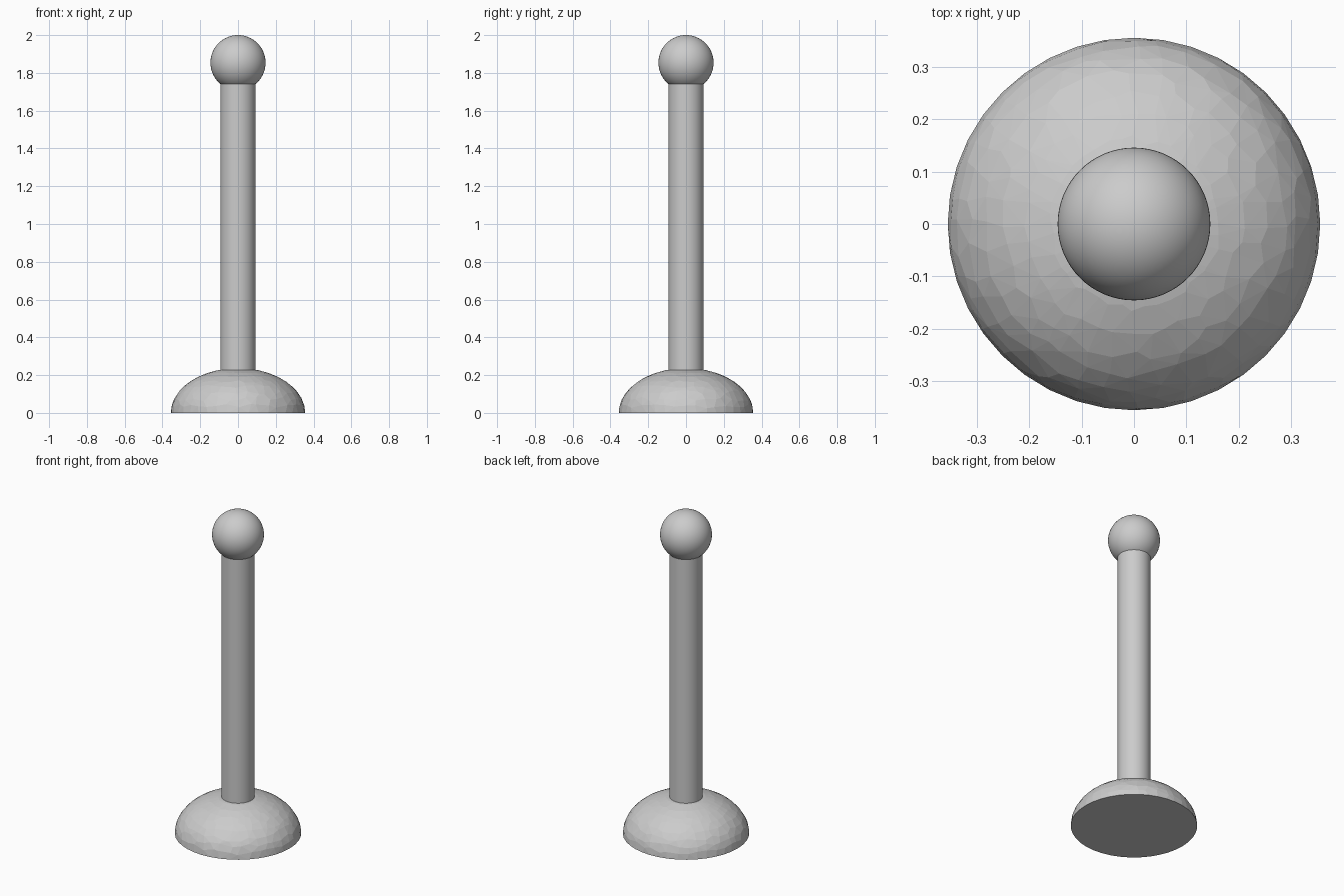
import bpy, bmesh, random
from mathutils import Vector

if "Cube" in bpy.data.objects:
    bpy.data.objects.remove(bpy.data.objects["Cube"])

random.seed(4)

BASE_R, BASE_H = 0.356, 0.237
POST_R = 0.093
BALL_R, BALL_Z = 0.146, 1.854


def add_object(name, bm):
    mesh = bpy.data.meshes.new(name)
    bm.to_mesh(mesh)
    bm.free()
    obj = bpy.data.objects.new(name, mesh)
    bpy.context.collection.objects.link(obj)
    return obj


def shade_smooth(obj):
    bpy.ops.object.select_all(action='DESELECT')
    obj.select_set(True)
    bpy.context.view_layer.objects.active = obj
    bpy.ops.object.shade_smooth_by_angle(angle=0.7)


# Faceted half-ellipsoid base: half sphere with irregular facets, flat underside
bm = bmesh.new()
bmesh.ops.create_uvsphere(bm, u_segments=40, v_segments=20, radius=1)
lower = [v for v in bm.verts if v.co.z < -0.01]
bmesh.ops.delete(bm, geom=lower, context='VERTS')
rim = [e for e in bm.edges if e.is_boundary]
for v in bm.verts:
    if v.co.z > 0.1:
        r = Vector((v.co.x, v.co.y)).length
        amount = 0.05 * min(r, 1)
        v.co += Vector([random.uniform(-amount, amount) for _ in range(3)])
        v.co.normalize()
bmesh.ops.contextual_create(bm, geom=rim)
bmesh.ops.scale(bm, vec=(BASE_R, BASE_R, BASE_H), verts=bm.verts)
upper = [f for f in bm.faces if len(f.verts) == 4]
bmesh.ops.triangulate(bm, faces=upper)
bmesh.ops.recalc_face_normals(bm, faces=bm.faces)
add_object("domed_base", bm)

# Post, ending just where it meets the dome and the ball
bottom, top = 0.22, 1.741
bm = bmesh.new()
bmesh.ops.create_cone(bm, cap_ends=True, segments=64,
                      radius1=POST_R, radius2=POST_R, depth=top - bottom)
bmesh.ops.translate(bm, vec=(0, 0, (top + bottom) / 2), verts=bm.verts)
shade_smooth(add_object("post", bm))

# Ball on top
bm = bmesh.new()
bmesh.ops.create_uvsphere(bm, u_segments=64, v_segments=32, radius=BALL_R)
bmesh.ops.translate(bm, vec=(0, 0, BALL_Z), verts=bm.verts)
shade_smooth(add_object("ball_top", bm))
